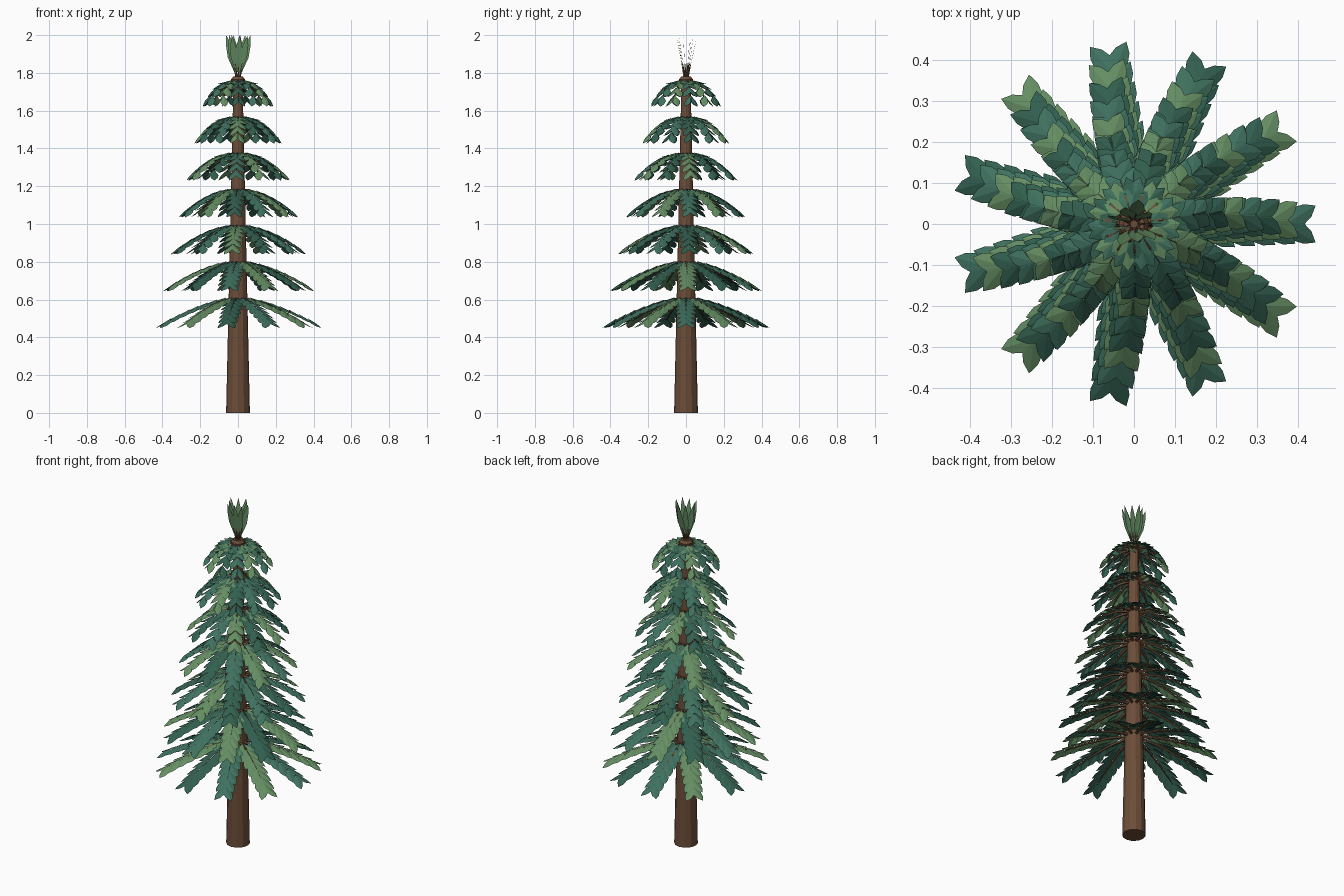
import bpy, bmesh
from math import sin, cos, pi, radians
from mathutils import Vector

if "Cube" in bpy.data.objects:
    bpy.data.objects.remove(bpy.data.objects["Cube"])

def material(name, col):
    m = bpy.data.materials.new(name)
    m.diffuse_color = (*col, 1)
    m.use_nodes = True
    m.node_tree.nodes["Principled BSDF"].inputs["Base Color"].default_value = m.diffuse_color
    return m

BARK = material("bark", (0.15, 0.075, 0.04))
GREENS = [material("teal_green", (0.05, 0.165, 0.115)),
          material("light_green", (0.13, 0.27, 0.125)),
          material("dark_green", (0.032, 0.115, 0.078))]

def finish(bm, name, mats):
    me = bpy.data.meshes.new(name)
    bm.to_mesh(me)
    bm.free()
    for m in mats:
        me.materials.append(m)
    ob = bpy.data.objects.new(name, me)
    bpy.context.collection.objects.link(ob)
    return ob

def leaf(bm, base, d, side, up, length, width, mat, fold=0.2):
    """Folded pointed leaf: a midrib with one curved outer edge either side."""
    def p(u, w):
        return base + d * (u * length) + side * (w * width) - up * (abs(w) * width * fold)
    root, mid, tip = [bm.verts.new(p(u, 0)) for u in (0, 0.6, 1)]
    for s in (-1, 1):
        a, b = bm.verts.new(p(0.45, s * 0.5)), bm.verts.new(p(0.75, s * 0.36))
        for f in ((root, mid, a), (mid, b, a), (mid, tip, b)):
            bm.faces.new(f if s < 0 else f[::-1]).material_index = mat

def tube(bm, pts, radii, n=5):
    """Tapered tube through points."""
    rings = []
    for i, p in enumerate(pts):
        t = (pts[min(i + 1, len(pts) - 1)] - pts[max(i - 1, 0)]).normalized()
        a = t.cross(Vector((0.31, 0.17, 1)) if abs(t.z) < 0.9 else Vector((1, 0, 0))).normalized()
        b = t.cross(a)
        rings.append([bm.verts.new(p + (a * cos(2 * pi * k / n) + b * sin(2 * pi * k / n)) * radii[i])
                      for k in range(n)])
    for r, q in zip(rings, rings[1:]):
        for k in range(n):
            bm.faces.new((r[k], r[(k + 1) % n], q[(k + 1) % n], q[k]))
    bm.faces.new(rings[0][::-1])
    bm.faces.new(rings[-1])

# Trunk
bm = bmesh.new()
tube(bm, [Vector((0, 0, z)) for z in (0, 1.76)], [0.063, 0.024], 12)
finish(bm, "trunk", [BARK])

# Seven tiers of drooping branches
N = 11
Z = Vector((0, 0, 1))
for t in range(7):
    reach, z0 = 0.45 - 0.04 * t, 0.605 + 0.191 * t
    stems, leaves = bmesh.new(), bmesh.new()
    pairs = 7 - t // 2
    size = 0.105 - 0.004 * t
    length = reach - 0.105 + 0.003 * t
    drop, power = 0.115 - 0.006 * t, 1.5 + 0.12 * t
    for i in range(N):
        ang = 2 * pi * i / N + radians(1.5) * t
        out, lat = Vector((cos(ang), sin(ang), 0)), Vector((-sin(ang), cos(ang), 0))

        def at(s):
            return out * (0.025 + s * length) + Z * (z0 - drop * s ** power)
        tube(stems, [at(s) for s in (0, 0.35, 0.7, 1)], [0.009, 0.007, 0.005, 0.002])
        for j in range(pairs):
            s = 0.12 + 0.88 * j / (pairs - 1)
            tan = (at(s + 0.02) - at(s - 0.02)).normalized()
            for sg in (-1, 1):
                a = radians(38 - 9 * s)
                d = (tan * cos(a) + lat * sg * sin(a) - Z * 0.16).normalized()
                side = Z.cross(d).normalized()
                leaf(leaves, at(s) + Z * 0.01, d, side, d.cross(side),
                     size * (1.05 - 0.1 * s), 0.05 - 0.001 * t, (i + t) % 3)
    finish(stems, f"branches_tier_{t + 1}", [BARK])
    finish(leaves, f"foliage_tier_{t + 1}", GREENS)

# Crown: upright blades on short stems, all facing front
stems, blades = bmesh.new(), bmesh.new()
for i in range(9):
    a = 2 * pi * i / 9
    r = 1 if i % 2 == 0 else 0.75
    base = Vector((0.012 * cos(a), 0.012 * sin(a), 1.785))
    d = Vector((0.066 * r * cos(a), 0.06 * r * sin(a), 2.0)) - base
    tube(stems, [Vector((0.02 * cos(a), 0.02 * sin(a), 1.74)), base, base + d * 0.3],
         [0.006, 0.004, 0.0015])
    leaf(blades, base, d.normalized(), Vector((1, 0, 0)), Vector((0, -1, 0)), d.length, 0.04, 1, 0.06)
finish(stems, "crown_stems", [BARK])
finish(blades, "crown_blades", GREENS)

# Bark collar at the trunk top
bm = bmesh.new()
tube(bm, [Vector((0, 0, z)) for z in (1.745, 1.765, 1.78)], [0.034, 0.037, 0.026], 12)
finish(bm, "top_collar", [BARK])
